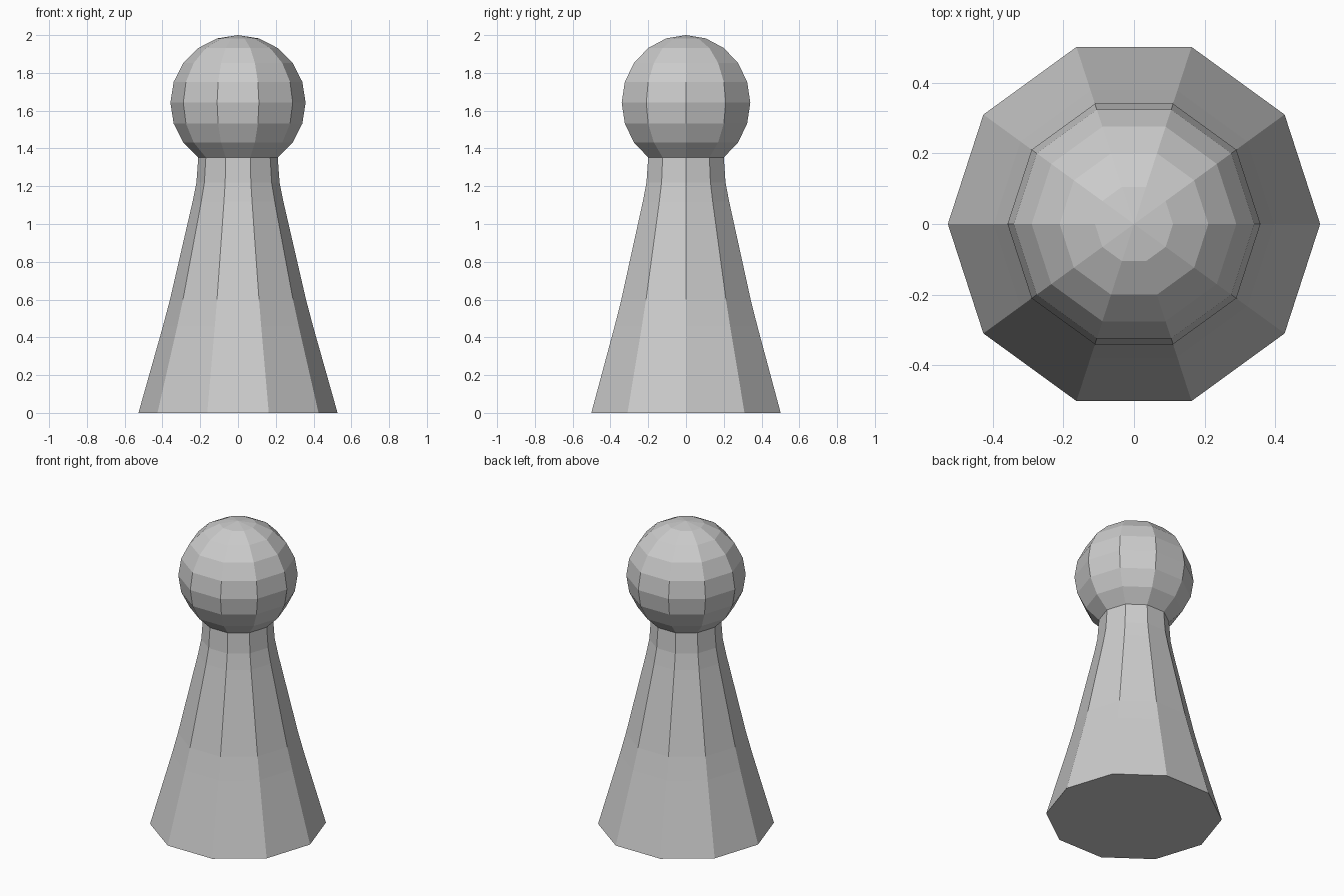
import bpy
import bmesh
from math import sin, cos, pi, radians

if "Cube" in bpy.data.objects:
    bpy.data.objects.remove(bpy.data.objects["Cube"])

SIDES = 10
HEAD_R, HEAD_Z = 0.358, 1.642


def lathe(name, profile):
    """Revolve (radius, z) points about z; radius 0 makes a pole."""
    bm = bmesh.new()
    rings = []
    for r, z in profile:
        count = SIDES if r > 0 else 1
        rings.append([bm.verts.new((r * cos(2 * pi * i / SIDES),
                                    r * sin(2 * pi * i / SIDES), z))
                      for i in range(count)])
    for a, b in zip(rings, rings[1:]):
        for i in range(SIDES):
            j = (i + 1) % SIDES
            if len(b) == 1:
                bm.faces.new((a[i], a[j], b[0]))
            else:
                bm.faces.new((a[i], a[j], b[j], b[i]))
    # flat underside
    bm.faces.new(rings[0][::-1])
    bmesh.ops.recalc_face_normals(bm, faces=bm.faces)
    mesh = bpy.data.meshes.new(name)
    bm.to_mesh(mesh)
    bm.free()
    obj = bpy.data.objects.new(name, mesh)
    bpy.context.collection.objects.link(obj)
    return obj


# Flared body and neck
profile = [(0.527, 0), (0.397, 0.46), (0.36, 0.6), (0.24, 1.12), (0.22, 1.22)]

# Faceted ball head, open where it meets the neck
for deg in range(-54, 90, 18):
    a = radians(deg)
    profile.append((HEAD_R * cos(a), HEAD_Z + HEAD_R * sin(a)))
profile.append((0, 2.0))

lathe("pawn_piece", profile)
